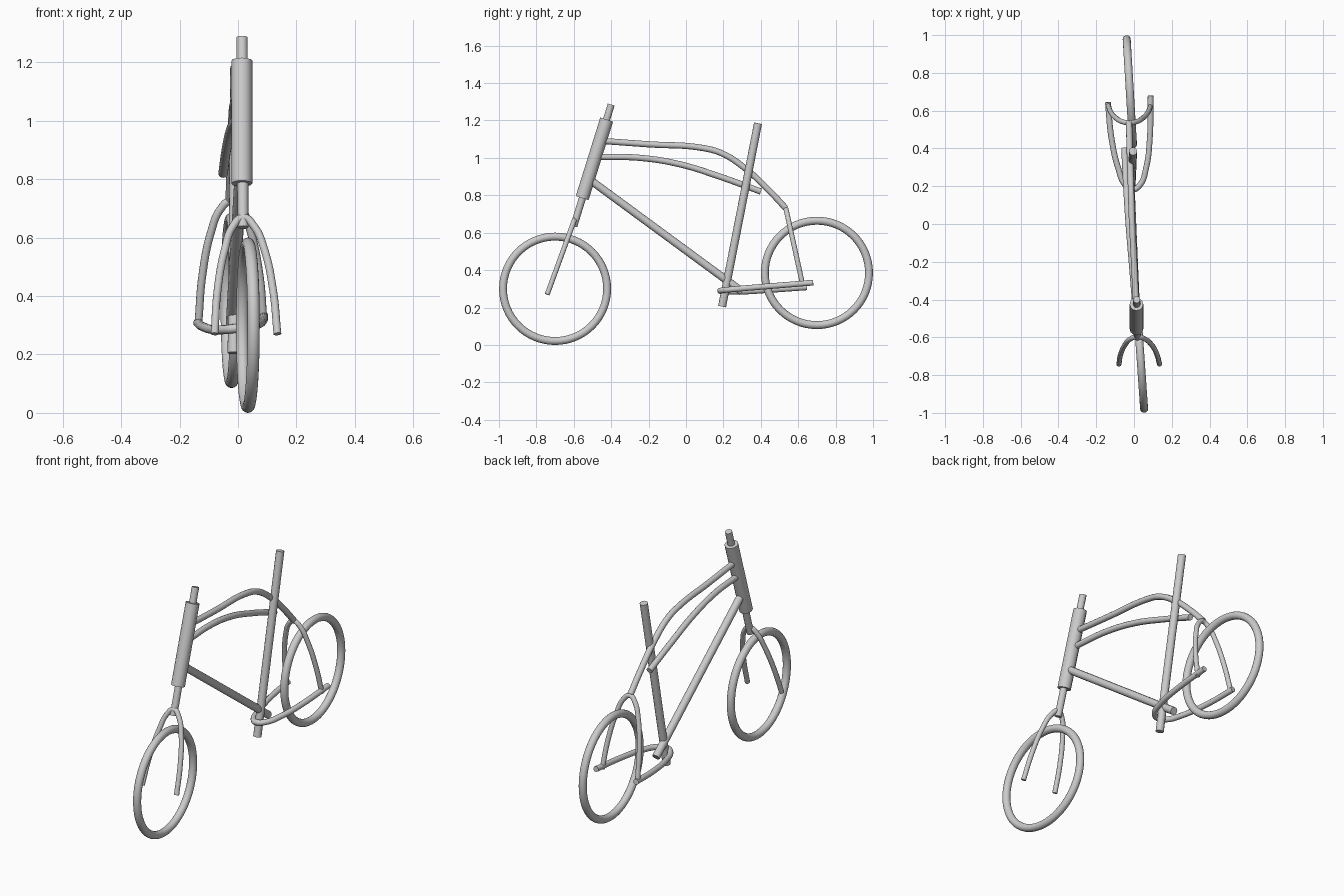
import bpy
from math import pi


def finish(obj, name):
    obj.name = name
    bpy.ops.object.shade_smooth_by_angle(angle=0.7)


def tube(name, points, radius):
    """Round capped tube through the given points."""
    curve = bpy.data.curves.new(name, 'CURVE')
    curve.dimensions = '3D'
    curve.bevel_depth = radius
    curve.bevel_resolution = 4
    curve.use_fill_caps = True
    curve.resolution_u = 8
    spline = curve.splines.new('BEZIER')
    spline.bezier_points.add(len(points) - 1)
    for bp, p in zip(spline.bezier_points, points):
        bp.co = p
        bp.handle_left_type = bp.handle_right_type = 'AUTO'
    obj = bpy.data.objects.new(name, curve)
    bpy.context.collection.objects.link(obj)
    bpy.ops.object.select_all(action='DESELECT')
    obj.select_set(True)
    bpy.context.view_layer.objects.active = obj
    bpy.ops.object.convert(target='MESH')
    finish(bpy.context.object, name)


def wheel(name, center, turn):
    bpy.ops.mesh.primitive_torus_add(
        major_radius=0.279, minor_radius=0.021, major_segments=64,
        minor_segments=16, location=center, rotation=(0, pi / 2, turn))
    finish(bpy.context.object, name)


# Wheels, each slightly turned
wheel("front_wheel", (0.034, -0.70, 0.30), 0.07)
wheel("rear_wheel", (-0.022, 0.70, 0.385), 0.06)

# Steering column
tube("head_tube", [(0.013, -0.555, 0.785), (0.013, -0.424, 1.205)], 0.036)
tube("steerer", [(0.017, -0.60, 0.635), (0.014, -0.40, 1.285)], 0.019)

# Front fork: an arch lying in a raked plane
arch = [(-0.08, 0.27), (-0.07, 0.42), (-0.045, 0.56), (-0.018, 0.637),
        (0.018, 0.668),
        (0.056, 0.637), (0.09, 0.56), (0.12, 0.42), (0.135, 0.27)]
tube("front_fork", [(x, -0.742 + (z - 0.27) * 0.365, z) for x, z in arch], 0.0135)

# Main frame
tube("seat_tube", [(-0.014, 0.193, 0.205), (-0.005, 0.385, 1.185)], 0.0215)
tube("down_tube", [(0.013, -0.51, 0.88), (-0.022, 0.30, 0.285)], 0.021)
tube("top_tube", [(0.012, -0.44, 1.09), (0.0, -0.19, 1.072), (-0.013, 0.075, 1.055),
                  (-0.016, 0.19, 1.025), (-0.02, 0.315, 0.945),
                  (-0.024, 0.44, 0.83), (-0.026, 0.534, 0.73)], 0.0165)
tube("middle_tube", [(0.01, -0.47, 1.005), (-0.008, -0.245, 1.0), (-0.026, -0.03, 0.965),
                     (-0.04, 0.18, 0.90), (-0.051, 0.40, 0.82)], 0.0165)

# Rear triangle: arched seat stays and U-shaped chain stays
stays = [(-0.135, 0.315), (-0.122, 0.47), (-0.092, 0.62), (-0.06, 0.697),
         (-0.025, 0.725),
         (0.012, 0.697), (0.043, 0.62), (0.074, 0.47), (0.087, 0.315)]
tube("seat_stays", [(x, 0.534 + (0.73 - z) * 0.22, z) for x, z in stays], 0.0135)
tube("chain_stays", [(-0.138, 0.645, 0.308), (-0.12, 0.46, 0.295), (-0.085, 0.30, 0.285),
                     (-0.045, 0.205, 0.285), (-0.01, 0.182, 0.289), (0.03, 0.205, 0.293),
                     (0.065, 0.30, 0.302), (0.084, 0.46, 0.315), (0.088, 0.68, 0.333)], 0.0155)
